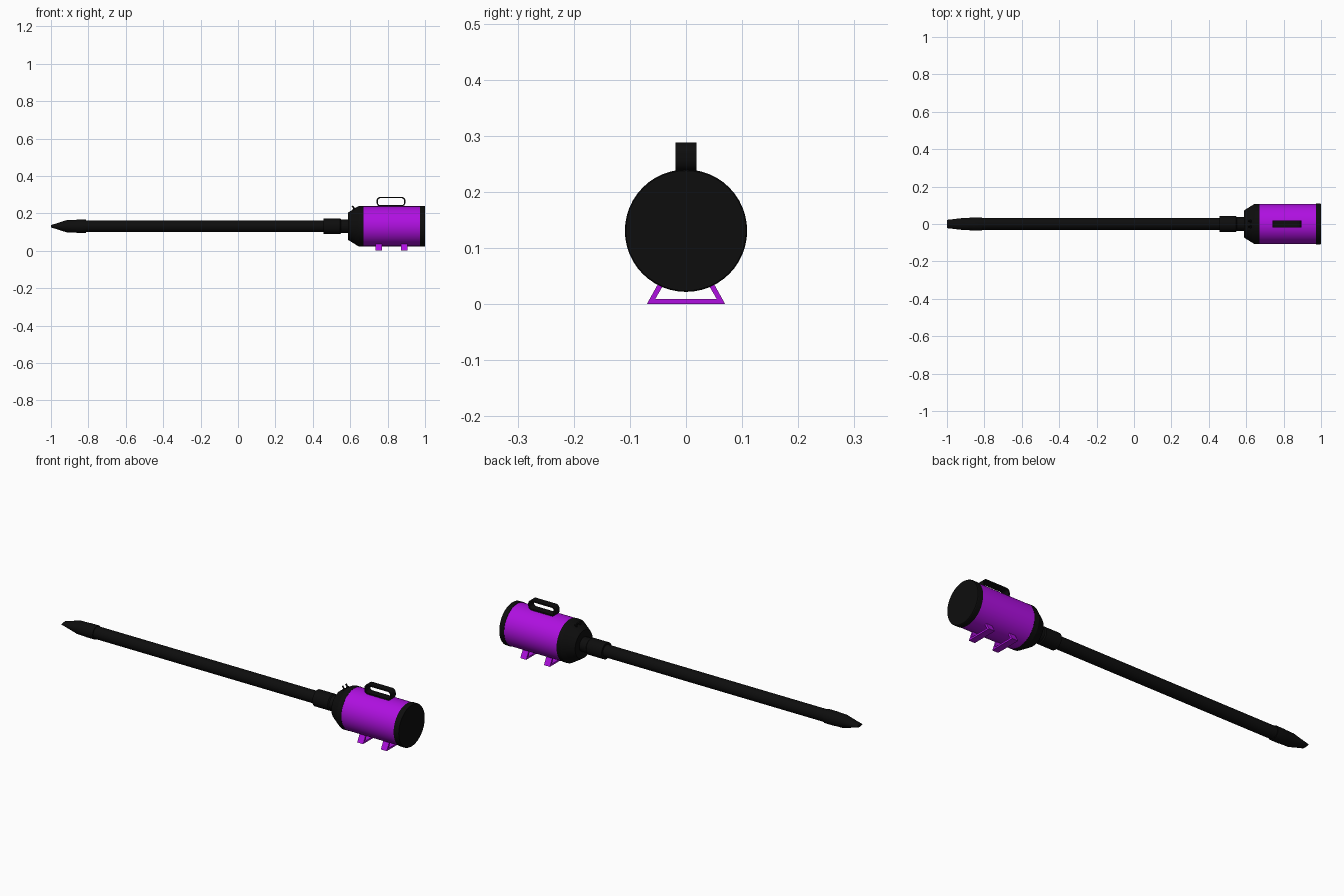
import bpy, bmesh, math
from mathutils import Vector, Matrix

if "Cube" in bpy.data.objects:
    bpy.data.objects.remove(bpy.data.objects["Cube"])

AXIS_Z = 0.131


def material(name, rgb):
    m = bpy.data.materials.new(name)
    m.diffuse_color = (*rgb, 1)
    m.use_nodes = True
    m.node_tree.nodes["Principled BSDF"].inputs["Base Color"].default_value = m.diffuse_color
    return m


black = material("matte black", (0.004, 0.004, 0.004))
purple = material("bright purple", (0.43, 0.005, 0.75))


def finish(name, bm, mat, smooth=True):
    bmesh.ops.recalc_face_normals(bm, faces=bm.faces[:])
    me = bpy.data.meshes.new(name)
    bm.to_mesh(me)
    bm.free()
    me.materials.append(mat)
    ob = bpy.data.objects.new(name, me)
    bpy.context.collection.objects.link(ob)
    if smooth:
        bpy.ops.object.select_all(action='DESELECT')
        ob.select_set(True)
        bpy.context.view_layer.objects.active = ob
        bpy.ops.object.shade_smooth_by_angle(angle=math.radians(30))
    return ob


def loft(name, rings, mat, sides=32):
    """Capped elliptical loft along x; rings are (x, y radius, z radius)."""
    bm = bmesh.new()
    loops = []
    for x, ry, rz in rings:
        loops.append([bm.verts.new((x, ry * math.cos(2 * math.pi * i / sides),
                                    AXIS_Z + rz * math.sin(2 * math.pi * i / sides)))
                      for i in range(sides)])
    for a, b in zip(loops, loops[1:]):
        for i in range(sides):
            j = (i + 1) % sides
            bm.faces.new((a[i], a[j], b[j], b[i]))
    bm.faces.new(loops[0])
    bm.faces.new(loops[-1])
    return finish(name, bm, mat)


def band(name, outer, inner, closed, mat, place, w0, w1):
    """Solid strip between two matching 2D outlines, extruded from w0 to w1."""
    bm = bmesh.new()
    n = len(outer)
    rows = [[bm.verts.new(place(p, w)) for p in pts]
            for pts, w in ((outer, w0), (outer, w1), (inner, w1), (inner, w0))]
    for i in range(n if closed else n - 1):
        j = (i + 1) % n
        for k in range(4):
            a, b = rows[k], rows[(k + 1) % 4]
            bm.faces.new((a[i], a[j], b[j], b[i]))
    if not closed:
        bm.faces.new([r[0] for r in rows])
        bm.faces.new([r[-1] for r in rows])
    return finish(name, bm, mat)


# Motor housing, end cap and front cone
loft("motor_housing", [(0.668, 0.107, 0.107), (0.975, 0.107, 0.107)], purple, 48)
loft("rear_cap", [(0.972, 0.109, 0.109), (0.997, 0.109, 0.109), (1.0, 0.107, 0.107)], black, 48)
loft("front_cone", [(0.588, 0.072, 0.072), (0.595, 0.077, 0.077), (0.645, 0.108, 0.108),
                    (0.67, 0.108, 0.108)], black, 48)

# Hose, its coupling and flattened crevice nozzle
loft("hose_coupling", [(0.457, 0.042, 0.042), (0.545, 0.042, 0.042),
                       (0.55, 0.037, 0.037), (0.595, 0.037, 0.037)], black)
loft("long_tube", [(-0.83, 0.031, 0.031), (0.47, 0.031, 0.031)], black)
loft("nozzle", [(-1.0, 0.022, 0.006), (-0.915, 0.032, 0.033), (-0.865, 0.034, 0.034),
                (-0.862, 0.035, 0.035), (-0.812, 0.035, 0.035)], black)


# Carrying handle: a flat band bent into a rounded rectangle
def rounded(x0, x1, z0, z1, r, steps=6):
    pts = []
    for k, (cx, cz) in enumerate(((x1 - r, z1 - r), (x0 + r, z1 - r),
                                  (x0 + r, z0 + r), (x1 - r, z0 + r))):
        for s in range(steps + 1):
            a = math.pi / 2 * (k + s / steps)
            pts.append((cx + r * math.cos(a), cz + r * math.sin(a)))
    return pts


band("carry_handle", rounded(0.741, 0.895, 0.237, 0.288, 0.02),
     rounded(0.748, 0.888, 0.244, 0.281, 0.013), True, black,
     lambda p, w: (p[0], w, p[1]), -0.019, 0.019)

# Two trapezoid foot frames
for i, x in enumerate((0.752, 0.888)):
    band(f"foot_frame_{i + 1}",
         [(-0.045, 0.045), (-0.07, 0.0), (0.07, 0.0), (0.045, 0.045)],
         [(-0.034, 0.045), (-0.055, 0.009), (0.055, 0.009), (0.034, 0.045)],
         False, purple, lambda p, w: (w, p[0], p[1]), x - 0.017, x + 0.017)

# Pair of small toggle switches standing on the cone
normal = Vector((-0.53, 0, 0.85)).normalized()
turn = Vector((0, 0, 1)).rotation_difference(normal).to_matrix().to_4x4()
for side in (-1, 1):
    bm = bmesh.new()
    base = Matrix.Translation((0.622, side * 0.014, AXIS_Z + 0.092)) @ turn
    for radius, low, high in ((0.009, -0.006, 0.005), (0.004, 0.0, 0.02)):
        bmesh.ops.create_cone(bm, cap_ends=True, segments=12, radius1=radius, radius2=radius,
                              depth=high - low,
                              matrix=base @ Matrix.Translation((0, 0, (low + high) / 2)))
    finish("toggle_switch_" + ("left" if side < 0 else "right"), bm, black)
